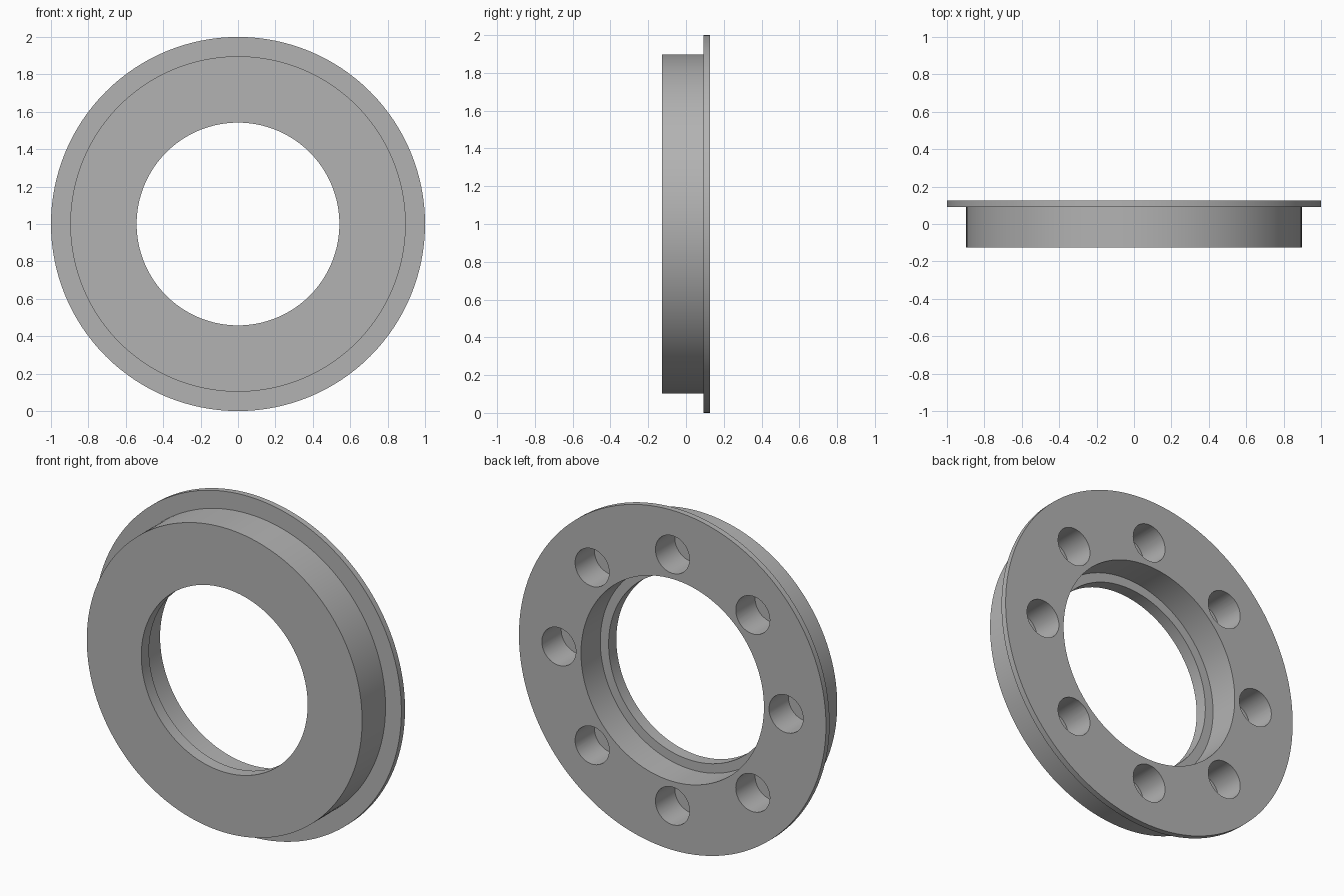
import bpy, bmesh, math
from mathutils import Matrix, Vector

cube = bpy.data.objects.get("Cube")
if cube:
    bpy.data.objects.remove(cube, do_unlink=True)

HALF = 0.126          # half of the total depth
STEP = 0.18           # depth of the counterbore and of the blind holes
CENTRE = Vector((0, 0, 1))

grey = bpy.data.materials.new("plain grey")
grey.use_nodes = True
colour = (0.45, 0.45, 0.45, 1)
grey.diffuse_color = colour
grey.node_tree.nodes["Principled BSDF"].inputs["Base Color"].default_value = colour


def add_object(name, bm):
    bmesh.ops.recalc_face_normals(bm, faces=bm.faces)
    mesh = bpy.data.meshes.new(name)
    bm.to_mesh(mesh)
    bm.free()
    mesh.materials.append(grey)
    obj = bpy.data.objects.new(name, mesh)
    bpy.context.collection.objects.link(obj)
    return obj


# Flanged ring: closed (radius, y) profile turned about the y axis
profile = [(0.542, -HALF), (0.897, -HALF), (0.897, HALF - 0.034), (1, HALF - 0.034),
           (1, HALF), (0.596, HALF), (0.596, HALF - STEP), (0.542, HALF - STEP)]
bm = bmesh.new()
verts = [bm.verts.new((r, y, 1)) for r, y in profile]
edges = [bm.edges.new((a, b)) for a, b in zip(verts, verts[1:] + verts[:1])]
bmesh.ops.spin(bm, geom=verts + edges, cent=CENTRE, axis=(0, 1, 0),
               angle=math.tau, steps=128, use_merge=True)
bmesh.ops.remove_doubles(bm, verts=bm.verts, dist=1e-4)
ring = add_object("flanged_ring", bm)

# Cutter: eight blind holes sunk from the back
bm = bmesh.new()
for i in range(8):
    angle = i * math.tau / 8
    place = Vector((0.74 * math.cos(angle), HALF, 1 + 0.74 * math.sin(angle)))
    bmesh.ops.create_cone(bm, cap_ends=True, segments=48, radius1=0.111, radius2=0.111,
                          depth=2 * STEP,
                          matrix=Matrix.Translation(place) @ Matrix.Rotation(math.pi / 2, 4, "X"))
cutter = add_object("hole_cutter", bm)
cutter.hide_render = True

# Cut the holes, then drop the cutter
cut = ring.modifiers.new("holes", "BOOLEAN")
cut.operation = "DIFFERENCE"
cut.solver = "EXACT"
cut.object = cutter
bpy.ops.object.select_all(action="DESELECT")
ring.select_set(True)
bpy.context.view_layer.objects.active = ring
bpy.ops.object.modifier_apply(modifier=cut.name)
bpy.data.objects.remove(cutter, do_unlink=True)

bpy.ops.object.shade_smooth_by_angle(angle=math.radians(30))
